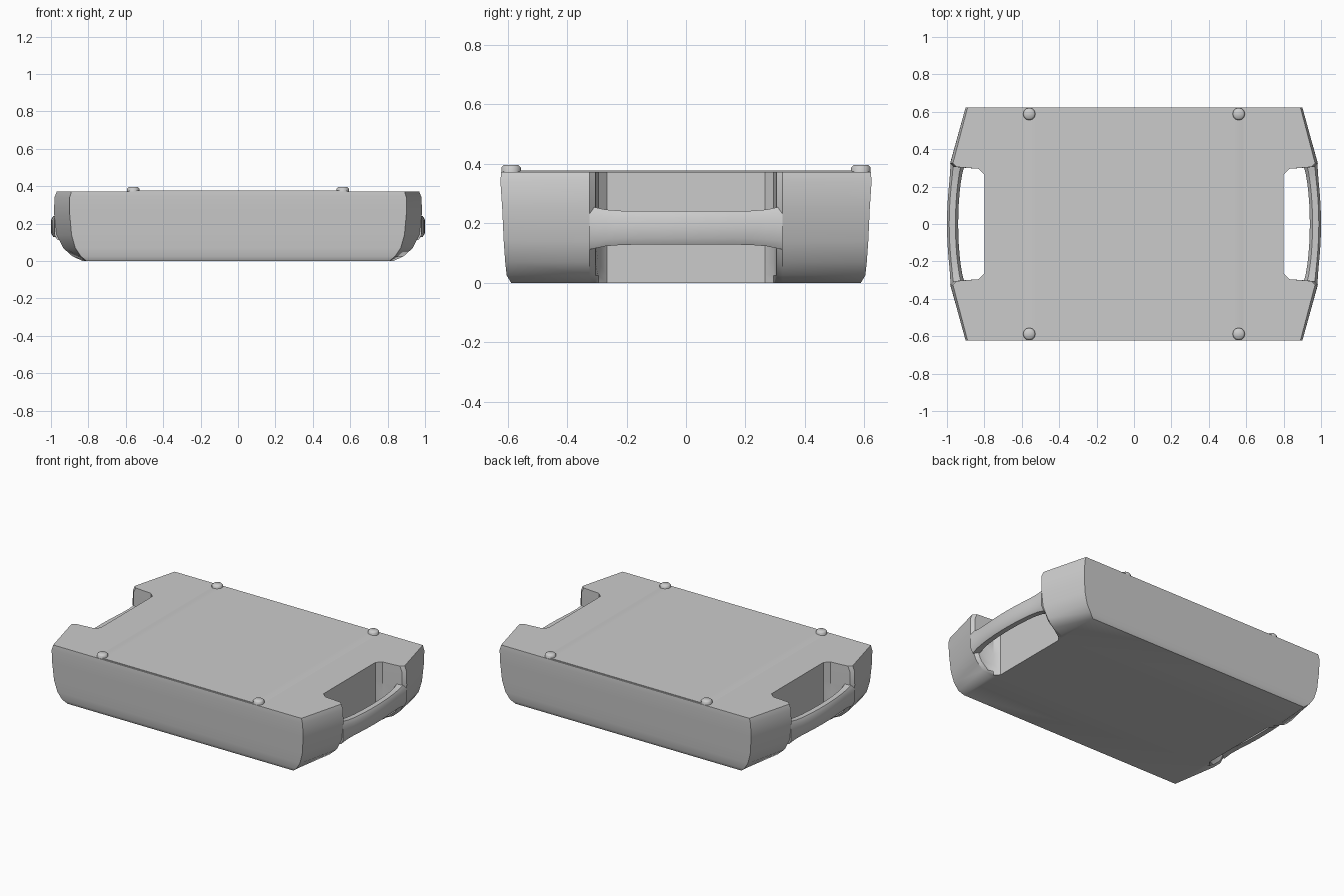
import bpy, bmesh, math

if "Cube" in bpy.data.objects:
    bpy.data.objects.remove(bpy.data.objects["Cube"])


def loft(name, rings, angle=40):
    """Skin a list of equal-length closed rings and cap both ends."""
    bm = bmesh.new()
    loops = [[bm.verts.new(p) for p in ring] for ring in rings]
    n = len(rings[0])
    for a, b in zip(loops, loops[1:]):
        for i in range(n):
            j = (i + 1) % n
            bm.faces.new((a[i], a[j], b[j], b[i]))
    bm.faces.new(loops[0])
    bm.faces.new(loops[-1])
    bmesh.ops.recalc_face_normals(bm, faces=bm.faces)
    caps = [f for f in bm.faces if len(f.verts) > 4]
    bmesh.ops.triangulate(bm, faces=caps)
    mesh = bpy.data.meshes.new(name)
    bm.to_mesh(mesh)
    bm.free()
    ob = bpy.data.objects.new(name, mesh)
    bpy.context.collection.objects.link(ob)
    bpy.ops.object.select_all(action='DESELECT')
    ob.select_set(True)
    bpy.context.view_layer.objects.active = ob
    bpy.ops.object.shade_smooth_by_angle(angle=math.radians(angle))
    return ob


def body_ring(z, cx, cy, mx):
    """Outline with tapered corners and a grip recess cut into each end."""
    quarter = [(cx, cy), (mx, 0.325), (mx - 0.02, 0.305),
               (0.83, 0.295), (0.80, 0.265)]
    right = quarter + [(x, -y) for x, y in reversed(quarter)]
    outline = right + [(-x, -y) for x, y in right]
    return [(x, y, z) for x, y in outline]


# Case body: chamfered base, nearly upright walls, flat top
loft("case_body", [
    body_ring(0.0, 0.81, 0.588, 0.83),
    body_ring(0.025, 0.84, 0.603, 0.885),
    body_ring(0.07, 0.87, 0.608, 0.935),
    body_ring(0.14, 0.89, 0.613, 0.97),
    body_ring(0.25, 0.90, 0.618, 0.983),
    body_ring(0.34, 0.90, 0.624, 0.982),
    body_ring(0.373, 0.89, 0.622, 0.968)])

# Bowed grip bars crossing the end recesses
SECTION = [(0.03, 0.035), (0.018, 0.056), (-0.015, 0.056), (-0.03, 0.035),
           (-0.03, -0.035), (-0.015, -0.056), (0.018, -0.056), (0.03, -0.035)]
for side, label in ((1, "right"), (-1, "left")):
    rings = []
    for i in range(13):
        t = -1 + i / 6
        flare = 1 + 0.3 * abs(t) ** 6
        x0 = 0.97 - 0.028 * t * t
        rings.append([(side * (x0 + dx * flare), 0.325 * t, 0.185 + dz * flare)
                      for dx, dz in SECTION])
    loft("grip_bar_" + label, rings, 50)

# Slightly raised centre panel with sloping side edges
loft("top_panel", [[(-0.6, y, 0.37), (-0.56, y, 0.378), (-0.53, y, 0.378),
                    (0.53, y, 0.378), (0.56, y, 0.378), (0.6, y, 0.37)]
                   for y in (-0.615, 0.615)])

# Four small domed feet on the top corners
for sx in (-1, 1):
    for sy in (-1, 1):
        loft("corner_stud", [[(sx * 0.56 + r * math.cos(k * math.pi / 6),
                               sy * 0.588 + r * math.sin(k * math.pi / 6), z)
                              for k in range(12)]
                             for r, z in ((0.033, 0.36), (0.033, 0.388),
                                          (0.024, 0.397))], 60)
